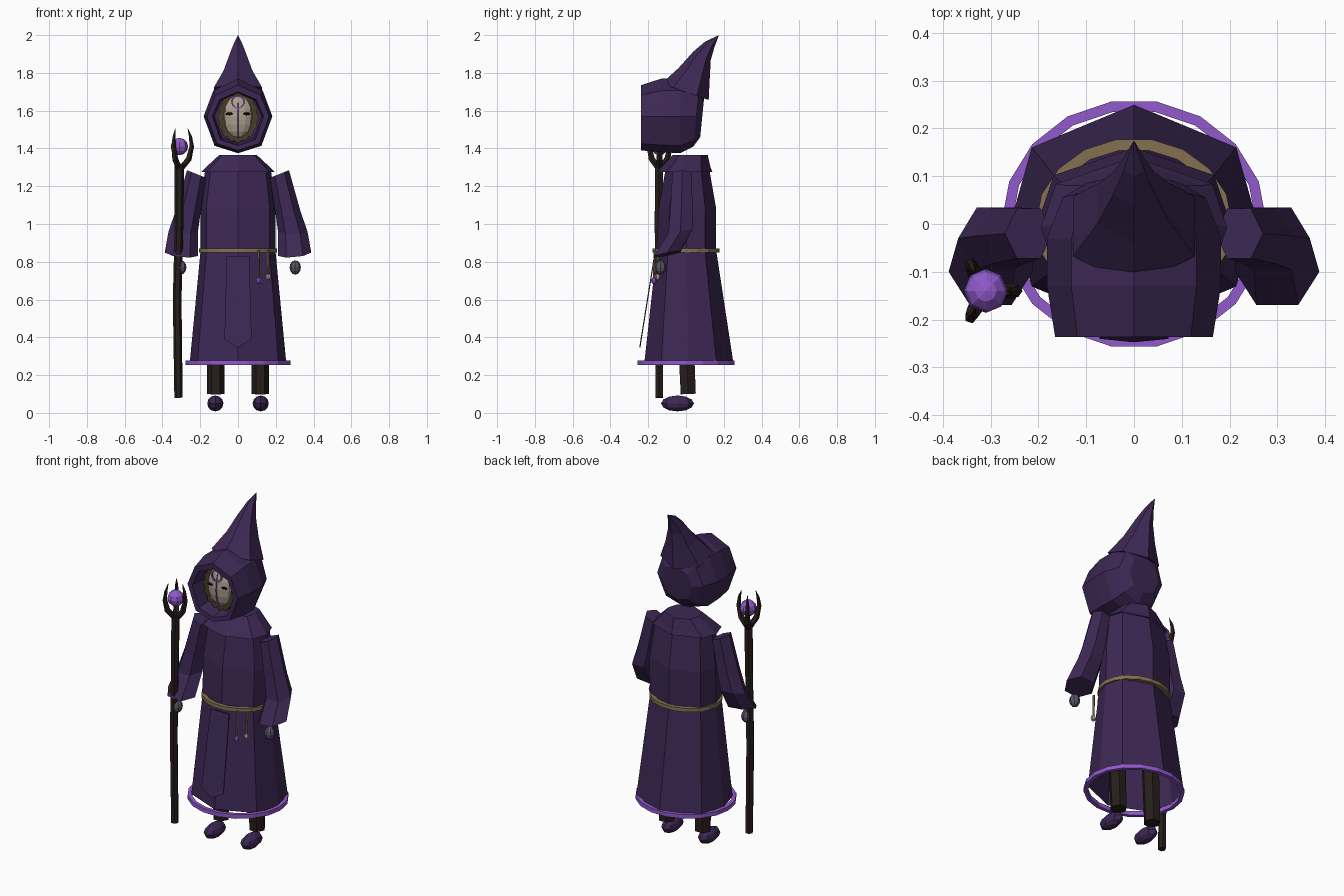
import bpy, bmesh, math
from mathutils import Vector

if "Cube" in bpy.data.objects:
    bpy.data.objects.remove(bpy.data.objects["Cube"])

def material(name, r, g, b):
    m = bpy.data.materials.new(name)
    m.diffuse_color = (r, g, b, 1)
    m.use_nodes = True
    m.node_tree.nodes["Principled BSDF"].inputs["Base Color"].default_value = m.diffuse_color
    return m

ROBE = material("robe purple", 0.046, 0.021, 0.088)
TRIM = material("bright violet", 0.28, 0.10, 0.60)
WOOD = material("dark wood", 0.019, 0.013, 0.011)
ROPE = material("rope tan", 0.23, 0.165, 0.08)
MASK = material("mask beige", 0.42, 0.35, 0.27)
HAIR = material("shadow brown", 0.065, 0.045, 0.024)
SKIN = material("glove grey", 0.10, 0.09, 0.125)
BLACK = material("eye black", 0.004, 0.004, 0.005)

def finish(name, bm, mat):
    bmesh.ops.recalc_face_normals(bm, faces=bm.faces)
    me = bpy.data.meshes.new(name)
    bm.to_mesh(me)
    bm.free()
    me.materials.append(mat)
    ob = bpy.data.objects.new(name, me)
    bpy.context.collection.objects.link(ob)
    return ob

def loft(name, rings, mat, cap0=True, cap1=True, closed=False):
    """Skin a list of point rings."""
    bm = bmesh.new()
    vs = [[bm.verts.new(p) for p in r] for r in rings]
    n = len(vs[0])
    pairs = list(zip(vs, vs[1:])) + ([(vs[-1], vs[0])] if closed else [])
    for a, b in pairs:
        for i in range(n):
            j = (i + 1) % n
            bm.faces.new((a[i], a[j], b[j], b[i]))
    if cap0 and not closed:
        bm.faces.new(vs[0])
    if cap1 and not closed:
        bm.faces.new(vs[-1])
    return finish(name, bm, mat)

def oval(c, rx, ry, n, tx=0, ty=0, turn=0):
    """Horizontal ring, optionally tilted by slopes tx and ty."""
    out = []
    for i in range(n):
        a = turn + 2 * math.pi * i / n
        x, y = rx * math.cos(a), ry * math.sin(a)
        out.append((c[0] + x, c[1] + y, c[2] + tx * x + ty * y))
    return out

def body_ring(z, rx, front, back):
    """Eight-sided robe section."""
    c = (front + back) / 2
    d = (back - front) / 2
    half = [(0, 1), (0.84, 0.62), (1, 0), (0.84, -0.62), (0, -1)]
    pts = half + [(-x, y) for x, y in half[3:0:-1]]
    return [(x * rx, c + y * d, z) for x, y in pts]

def ball(name, c, size, mat, u=8, v=6):
    bm = bmesh.new()
    bmesh.ops.create_uvsphere(bm, u_segments=u, v_segments=v, radius=1)
    for vert in bm.verts:
        vert.co = Vector([c[i] + vert.co[i] * size[i] for i in range(3)])
    return finish(name, bm, mat)

def band(name, z, rx, ry, cy, w, h, n, mat):
    """Flat closed ribbon around the body."""
    prof = [(0, -h), (0, h), (-w, h), (-w, -h)]
    return loft(name, [oval((0, cy, z + dz), rx + dr, ry + dr, n) for dr, dz in prof],
                mat, closed=True)

def tube(name, pts, radii, mat, n=6):
    """Tapered tube through points, sections square to the path."""
    pts = [Vector(p) for p in pts]
    rings = []
    for i, p in enumerate(pts):
        d = pts[min(i + 1, len(pts) - 1)] - pts[max(i - 1, 0)]
        q = Vector((0, 0, 1)).rotation_difference(d.normalized())
        rings.append([p + q @ Vector(o) for o in oval((0, 0, 0), radii[i], radii[i], n)])
    return loft(name, rings, mat)

# robe, open at the bottom
loft("robe", [body_ring(*r) for r in [
    (0.27, 0.255, -0.22, 0.25), (0.86, 0.198, -0.155, 0.16), (1.08, 0.20, -0.145, 0.16),
    (1.28, 0.175, -0.11, 0.125)]], ROBE, cap0=False)
loft("collar", [body_ring(*r) for r in [
    (1.275, 0.195, -0.155, 0.14), (1.30, 0.17, -0.13, 0.13), (1.365, 0.10, -0.07, 0.115)]],
    ROBE, cap0=False)
band("hem_trim", 0.265, 0.278, 0.26, 0, 0.022, 0.012, 18, TRIM)
band("belt", 0.86, 0.206, 0.18, 0, 0.024, 0.011, 18, ROPE)

# front hanging panel
outline = [(-0.06, 0.83), (0.06, 0.83), (0.072, 0.39), (0, 0.345), (-0.072, 0.39)]
panel_y = lambda z: -0.17 - (0.83 - z) * 0.16
loft("front_panel", [[(x, panel_y(z) + d, z) for x, z in outline] for d in (0, 0.006)], ROBE)

# belt cords with beads
for i, (x, z, m) in enumerate([(0.11, 0.70, TRIM), (0.16, 0.72, MASK)]):
    y = -0.165 + 0.02 * i
    tube(f"cord_{i}", [(x, y, 0.86), (x, y - 0.005, z + 0.01)], [0.007, 0.006], ROPE, 5)
    ball(f"cord_bead_{i}", (x, y - 0.005, z), (0.015, 0.015, 0.019), m, 6, 4)

# paired limbs
for s, side in ((1, "left"), (-1, "right")):
    sleeve = [oval((0.22, -0.02, 1.265), 0.05, 0.06, 6, 0.4),
              oval((0.265, -0.025, 1.06), 0.066, 0.068, 6, 0.1),
              oval((0.29, -0.03, 0.96), 0.078, 0.075, 6, 0, 0.2),
              oval((0.30, -0.10, 0.84), 0.088, 0.08, 6, 0.1, 0.2)]
    loft(side + "_sleeve", [[(s * x, y, z) for x, y, z in r] for r in sleeve], ROBE)
    ball(side + "_hand", (s * 0.303, -0.135, 0.77), (0.03, 0.03, 0.038), SKIN)
    tube(side + "_leg", [(s * 0.118, 0.012, 0.10), (s * 0.118, -0.01, 0.60)],
         [0.046, 0.05], WOOD)
    ball(side + "_foot", (s * 0.12, -0.045, 0.05), (0.043, 0.087, 0.042), ROBE)

# hood: outer shell, rim, recessed inside
def hood_ring(y, w, top, bottom, mid, lean=0.0):
    half = [(0, top), (0.72 * w, mid + (top - mid) * 0.68), (w, mid),
            (0.68 * w, mid - (mid - bottom) * 0.80), (0, bottom)]
    pts = half + [(-x, z) for x, z in half[3:0:-1]]
    return [(x, y + lean * (z - mid), z) for x, z in pts]

loft("hood", [hood_ring(*r) for r in [
    (0.085, 0.10, 1.67, 1.46, 1.56, 0.1), (0.055, 0.15, 1.73, 1.41, 1.57, 0.1),
    (-0.03, 0.182, 1.77, 1.375, 1.57), (-0.13, 0.182, 1.77, 1.38, 1.57),
    (-0.237, 0.165, 1.735, 1.39, 1.57), (-0.235, 0.135, 1.70, 1.415, 1.57),
    (-0.14, 0.125, 1.69, 1.43, 1.57)]], ROBE)

# pointed hood tip curling back
loft("hood_peak", [
    oval((0, -0.005, 1.70), 0.148, 0.125, 6, 0, -0.35, math.pi / 6),
    oval((0, 0.043, 1.80), 0.088, 0.083, 6, 0, -0.3, math.pi / 6),
    oval((0, 0.085, 1.89), 0.05, 0.046, 6, 0, -0.5, math.pi / 6),
    oval((0, 0.125, 1.95), 0.025, 0.025, 6, 0, -0.6, math.pi / 6),
    oval((0, 0.172, 1.998), 0.002, 0.002, 6)], ROBE)

# ragged dark surround behind the mask
def ragged(y):
    out = []
    for i in range(32):
        a = 2 * math.pi * i / 32
        k = 1 - 0.10 * (i % 2)
        out.append((0.112 * k * math.cos(a), y, 1.565 + 0.138 * k * math.sin(a)))
    return out
loft("mask_surround", [ragged(-0.17), ragged(-0.13)], HAIR)

# mask with stripe, ring and eyes
ball("mask", (0, -0.16, 1.57), (0.081, 0.042, 0.115), MASK, 12, 8)
ball("mask_stripe", (0, -0.16, 1.565), (0.006, 0.049, 0.117), TRIM, 8, 8)
ring_c = Vector((0, -0.203, 1.645))
loft("brow_ring", [[(r * math.cos(t), ring_c.y + dy, ring_c.z + r * math.sin(t))
                    for t in [2 * math.pi * i / 12 for i in range(12)]]
                   for r, dy in [(0.036, 0), (0.036, 0.008), (0.028, 0.008), (0.028, 0)]],
     TRIM, closed=True)
for s, side in ((1, "left"), (-1, "right")):
    ball(side + "_eye", (s * 0.043, -0.193, 1.583), (0.024, 0.007, 0.008), BLACK, 8, 4)

# staff with three claws around an orb
tube("staff", [(-0.315, -0.142, 0.08), (-0.322, -0.142, 0.60), (-0.312, -0.146, 1.0),
               (-0.310, -0.142, 1.32)], [0.022, 0.023, 0.023, 0.025], WOOD)
ball("staff_orb", (-0.31, -0.14, 1.41), (0.046, 0.046, 0.046), TRIM)
for i in range(3):
    a = 2 * math.pi * i / 3
    path = [(0.012, 1.30), (0.048, 1.345), (0.064, 1.41), (0.058, 1.46), (0.044, 1.505)]
    tube(f"staff_claw_{i}", [(-0.31 + r * math.cos(a), -0.14 + r * math.sin(a), z)
                             for r, z in path], [0.016, 0.017, 0.013, 0.009, 0.001], WOOD, 5)
